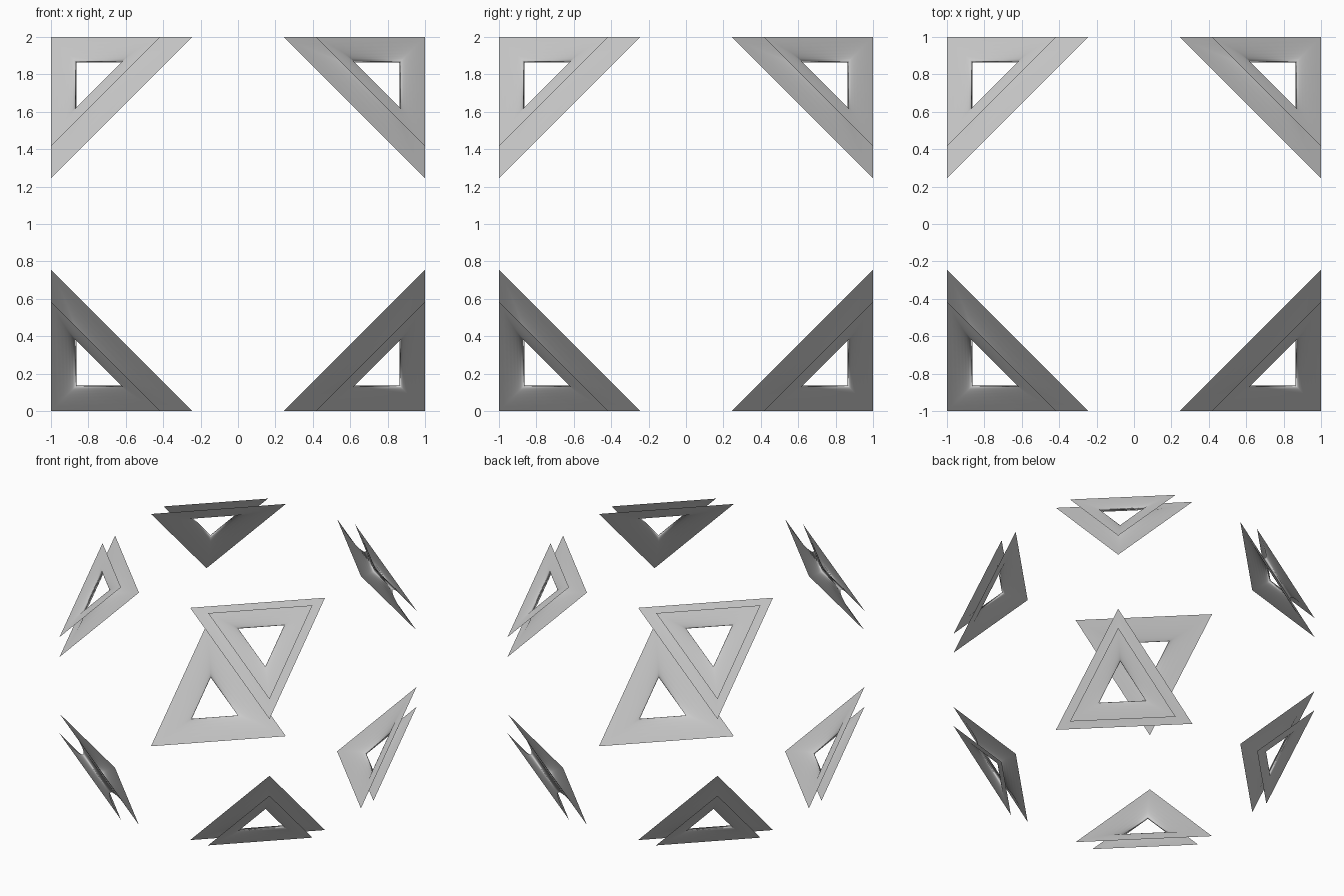
import bpy, bmesh
from math import sin, cos, pi
from itertools import product
from mathutils import Vector

if "Cube" in bpy.data.objects:
    bpy.data.objects.remove(bpy.data.objects["Cube"])

# Each cube corner carries a small outer and a large inner triangle,
# joined by a smooth triangular neck. Ring = (centre, spread) on the diagonal.
OUTER, NECK, INNER = (0.805, 0.195), (0.782, 0.086), (0.748, 0.252)
STEPS = 8


def flare(rim, neck):
    """Quarter ellipse from flat rim to upright neck."""
    rings = []
    for i in range(STEPS + 1):
        a = i / STEPS * pi / 2
        d = rim[1] + (neck[1] - rim[1]) * sin(a)
        c = neck[0] + (rim[0] - neck[0]) * cos(a)
        rings.append((c, d))
    return rings


PROFILE = flare(OUTER, NECK) + flare(INNER, NECK)[-2::-1]


def corner_funnel(name, signs):
    bm = bmesh.new()
    rings = []
    for c, d in PROFILE:
        ring = []
        for k in range(3):
            p = [c + d] * 3
            p[k] = c - 2 * d
            ring.append(bm.verts.new(Vector([s * v for s, v in zip(signs, p)]) + Vector((0, 0, 1))))
        rings.append(ring)
    # side walls between neighbouring rings
    flip = signs[0] * signs[1] * signs[2] > 0
    for r0, r1 in zip(rings, rings[1:]):
        for k in range(3):
            j = (k + 1) % 3
            f = [r0[k], r0[j], r1[j], r1[k]]
            bm.faces.new(f if flip else f[::-1]).smooth = True
    me = bpy.data.meshes.new(name)
    bm.to_mesh(me)
    bm.free()
    bpy.context.collection.objects.link(bpy.data.objects.new(name, me))


# eight corners
for x, y, z in product((-1, 1), repeat=3):
    name = "corner_funnel_%s_%s_%s" % ("right" if x > 0 else "left",
                                       "back" if y > 0 else "front",
                                       "top" if z > 0 else "bottom")
    corner_funnel(name, (x, y, z))
